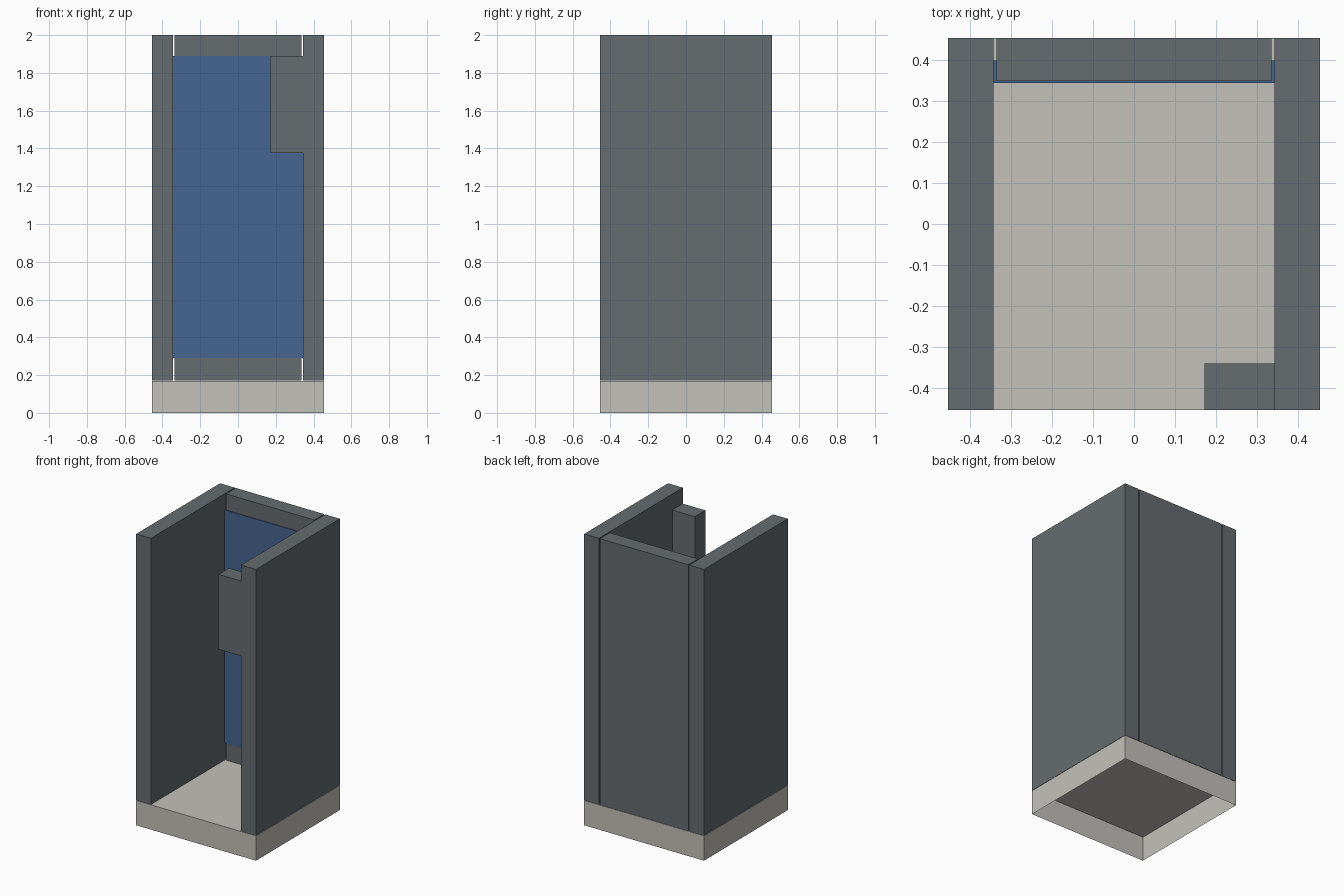
import bpy, bmesh

if "Cube" in bpy.data.objects:
    bpy.data.objects.remove(bpy.data.objects["Cube"])


def material(name, rgb):
    m = bpy.data.materials.new(name)
    m.diffuse_color = (*rgb, 1.0)
    m.use_nodes = True
    m.node_tree.nodes["Principled BSDF"].inputs["Base Color"].default_value = m.diffuse_color
    return m


GREY = material("slate grey", (0.133, 0.150, 0.162))
STONE = material("pale stone", (0.545, 0.535, 0.495))
BLUE = material("panel blue", (0.061, 0.134, 0.284))


def box(name, lo, hi, mat, open_bottom=False):
    """Axis-aligned box between two corners."""
    bm = bmesh.new()
    bmesh.ops.create_cube(bm, size=1)
    for v in bm.verts:
        v.co = [lo[i] if v.co[i] < 0 else hi[i] for i in range(3)]
    bm.normal_update()
    if open_bottom:
        down = [f for f in bm.faces if f.normal.z < -0.9]
        bmesh.ops.delete(bm, geom=down, context='FACES_ONLY')
    me = bpy.data.meshes.new(name)
    bm.to_mesh(me)
    bm.free()
    me.materials.append(mat)
    ob = bpy.data.objects.new(name, me)
    bpy.context.collection.objects.link(ob)
    return ob


R = 0.455        # half width of the booth
IN = 0.343       # inner face of the side walls
BASE = 0.170     # top of the hollow base
WALL = 0.172     # underside of the walls
TOP = 2.0

# hollow base, open underneath
box("base", (-R, -R, 0), (R, R, BASE), STONE, open_bottom=True)

# side walls
box("left_wall", (-R, -R, WALL), (-IN, R, TOP), GREY)
box("right_wall", (IN, -R, WALL), (R, R, TOP), GREY)

# back panel with narrow gaps at both sides
box("back_panel", (-0.336, 0.349, WALL), (0.336, R, TOP), GREY)

# blue sheet set into the back panel
box("blue_backing", (-IN, 0.344, 0.29), (IN, 0.400, 1.89), BLUE)

# block on the front edge of the right wall
box("front_block", (0.172, -R, 1.375), (IN, -0.341, 1.89), GREY)
